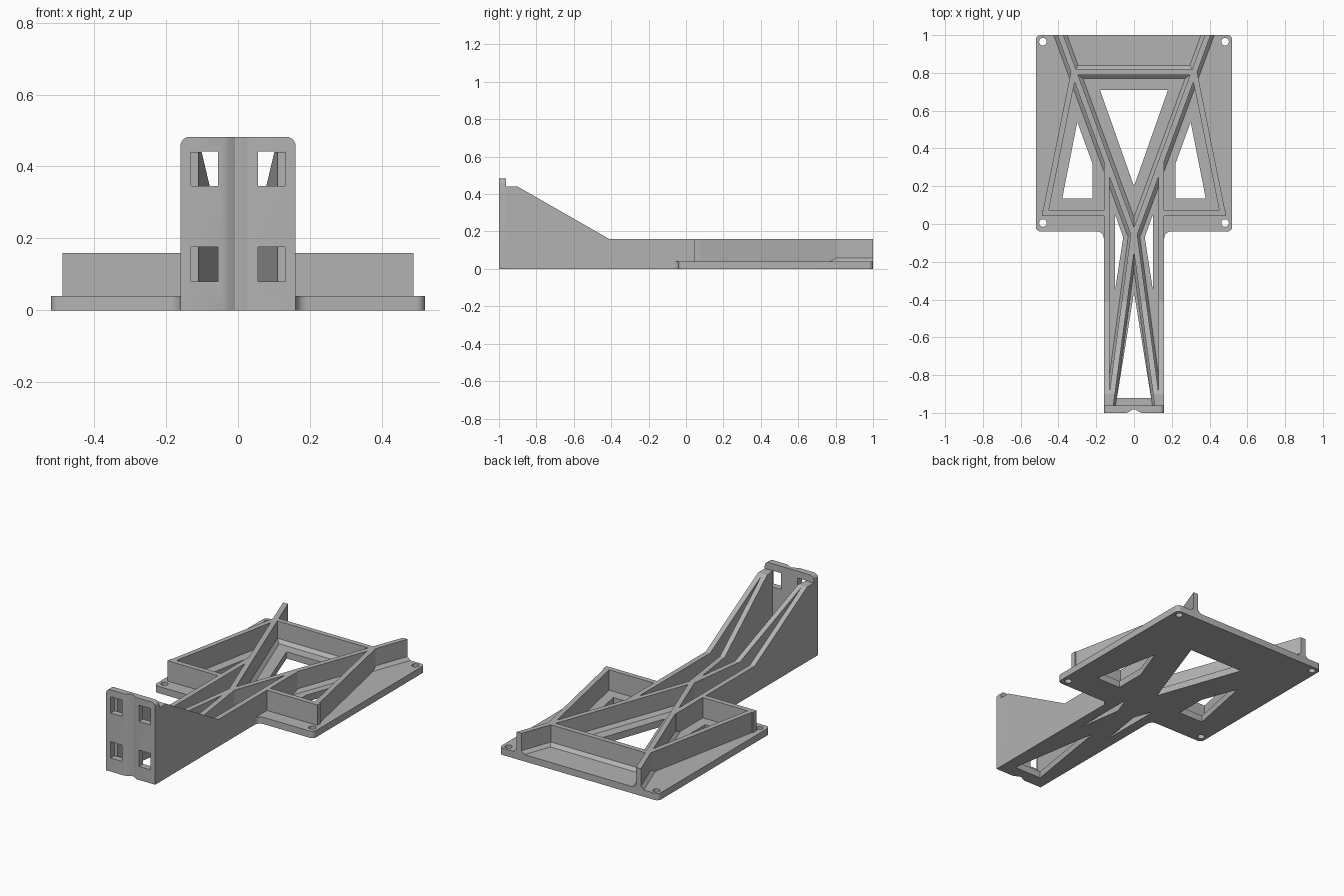
import bpy, bmesh
from math import sin, cos, pi, hypot
from mathutils import Vector

cube = bpy.data.objects.get("Cube")
if cube:
    bpy.data.objects.remove(cube)

grey = bpy.data.materials.new("grey plastic")
grey.use_nodes = True
grey.diffuse_color = (0.45, 0.45, 0.45, 1)
grey.node_tree.nodes["Principled BSDF"].inputs["Base Color"].default_value = (0.45, 0.45, 0.45, 1)

PLATE, RIB, T = 0.04, 0.16, 0.03


def finish(name, bm):
    bmesh.ops.recalc_face_normals(bm, faces=bm.faces)
    mesh = bpy.data.meshes.new(name)
    bm.to_mesh(mesh)
    bm.free()
    mesh.materials.append(grey)
    ob = bpy.data.objects.new(name, mesh)
    bpy.context.collection.objects.link(ob)
    return ob


def add_prism(bm, pts, lo, hi, axis="z"):
    """Extrude a 2D outline along z, or along y for an xz outline."""
    place = (lambda p, d: (p[0], p[1], d)) if axis == "z" else (lambda p, d: (p[0], d, p[1]))
    face = bm.faces.new([bm.verts.new(place(p, lo)) for p in pts])
    new = bmesh.ops.extrude_face_region(bm, geom=[face])["geom"]
    shift = Vector(place((0, 0), hi - lo))
    bmesh.ops.translate(bm, vec=shift, verts=[v for v in new if isinstance(v, bmesh.types.BMVert)])


def arc(x, y, r, start, end, n=6):
    steps = [(start + (end - start) * i / n) * pi / 180 for i in range(n + 1)]
    return [(x + r * cos(a), y + r * sin(a)) for a in steps]


def mirrored(half):
    """Close an outline given its right half, listed bottom to top."""
    return half + [(-x, y) for x, y in reversed(half)]


def flip(pts):
    return [(-x, y) for x, y in pts]


def cut(ob, cutter_bm):
    cutter = finish(ob.name + "_cutter", cutter_bm)
    cutter.hide_render = True
    mod = ob.modifiers.new("cut", "BOOLEAN")
    mod.operation, mod.solver, mod.object = "DIFFERENCE", "EXACT", cutter
    bpy.ops.object.select_all(action="DESELECT")
    bpy.context.view_layer.objects.active = ob
    ob.select_set(True)
    bpy.ops.object.modifier_apply(modifier="cut")
    bpy.data.objects.remove(cutter)
    bpy.ops.object.shade_smooth_by_angle(angle=pi / 6)


def height(y):
    """Top of the ribs: level at the back, rising to the front post."""
    rise = min(max((-0.41 - y) / 0.49, 0), 1)
    return RIB + 0.28 * rise


def rib(name, a, b, skirt=0.0):
    """Upright rib from a to b, following the height line, with a sloped foot."""
    (xa, ya), (xb, yb) = a, b
    wide = hypot(xb - xa, yb - ya) / abs(yb - ya)
    h, s = T / 2 * wide, skirt * wide
    stops = [ya] + [y for y in (-0.41, -0.9) if yb < y < ya] + [yb]
    bm = bmesh.new()
    rings = []
    for y in stops:
        x = xa + (xb - xa) * (y - ya) / (yb - ya)
        top = height(y)
        section = [(-h - s, 0.01), (h + s, 0.01), (h + s, PLATE), (h, PLATE + 0.018),
                   (h, top), (-h, top), (-h, PLATE + 0.018), (-h - s, PLATE)]
        rings.append([bm.verts.new((x + dx, y, z)) for dx, z in section])
    for r, q in zip(rings, rings[1:]):
        for i in range(8):
            j = (i + 1) % 8
            bm.faces.new((r[i], r[j], q[j], q[i]))
    bm.faces.new(rings[0])
    bm.faces.new(rings[-1])
    return finish(name, bm)


def bar(name, x0, x1, y0, y1, z0, z1):
    bm = bmesh.new()
    add_prism(bm, [(x0, y0), (x1, y0), (x1, y1), (x0, y1)], z0, z1)
    return finish(name, bm)


# Base plate with arm, rounded corners and inner fillets
half = [(0.16, -0.965)] + arc(0.195, -0.075, 0.035, 180, 90)
half += arc(0.495, -0.015, 0.025, -90, 0) + arc(0.495, 0.975, 0.025, 0, 90)
bm = bmesh.new()
add_prism(bm, mirrored(half), 0, PLATE)
plate = finish("base_plate", bm)

# Lightening openings and screw holes
openings = [[(-0.18, 0.71), (0, 0.2), (0.18, 0.71)], [(0, -0.36), (-0.09, -0.92), (0.09, -0.92)]]
for side in ([(0.30, 0.54), (0.22, 0.32), (0.22, 0.135), (0.38, 0.135)],
             [(0.1, 0.05), (0.057, -0.07), (0.1, -0.35)]):
    openings += [side, flip(side)]
for y in (0.005, 0.965):
    hole = arc(0.482, y, 0.02, 0, 345, 23)
    openings += [hole, flip(hole)]
bm = bmesh.new()
for pts in openings:
    add_prism(bm, pts, -0.1, 0.1)
cut(plate, bm)

# Front post with rounded top, centre groove and four slots
bm = bmesh.new()
add_prism(bm, mirrored([(0.16, 0)] + arc(0.135, 0.457, 0.025, 0, 90)), -1, -0.962, "y")
post = finish("front_post", bm)
bm = bmesh.new()
add_prism(bm, mirrored([(0.045, -1.02), (0.04, -1), (0.025, -0.993), (0.008, -0.982)]), -0.1, 0.6)
for s in (-1, 1):
    for z in (0.08, 0.345):
        add_prism(bm, [(s * 0.055, z), (s * 0.13, z), (s * 0.13, z + 0.096), (s * 0.055, z + 0.096)],
                  -1.1, -0.9, "y")
cut(post, bm)

# Ribs repeated on both sides
for s, side in ((1, "left"), (-1, "right")):
    rib(side + "_back_diagonal", (s * 0.39, 1), (0, -0.06), 0.018)
    rib(side + "_arm_diagonal", (0, -0.04), (s * 0.125, -0.965), 0.012)
    rib(side + "_arm_wall", (s * 0.145, 0.32), (s * 0.145, -0.965))
    rib(side + "_outer_rib", (s * 0.318, 0.81), (s * 0.472, 0.045))
    bar(side + "_front_bar", *sorted((s * 0.14, s * 0.488)), 0.042, 0.072, 0.01, RIB)

# Cross bar at the back with its sloped foot
bar("cross_bar", -0.32, 0.32, 0.79, 0.82, 0.01, RIB)
bm = bmesh.new()
foot = [(0.77, PLATE), (0.79, 0.058), (0.82, 0.058), (0.84, PLATE)]
ends = [[bm.verts.new((x, y, z)) for y, z in foot] for x in (-0.32, 0.32)]
for i in range(4):
    j = (i + 1) % 4
    bm.faces.new((ends[0][i], ends[0][j], ends[1][j], ends[1][i]))
for end in ends:
    bm.faces.new(end)
finish("cross_bar_foot", bm)
